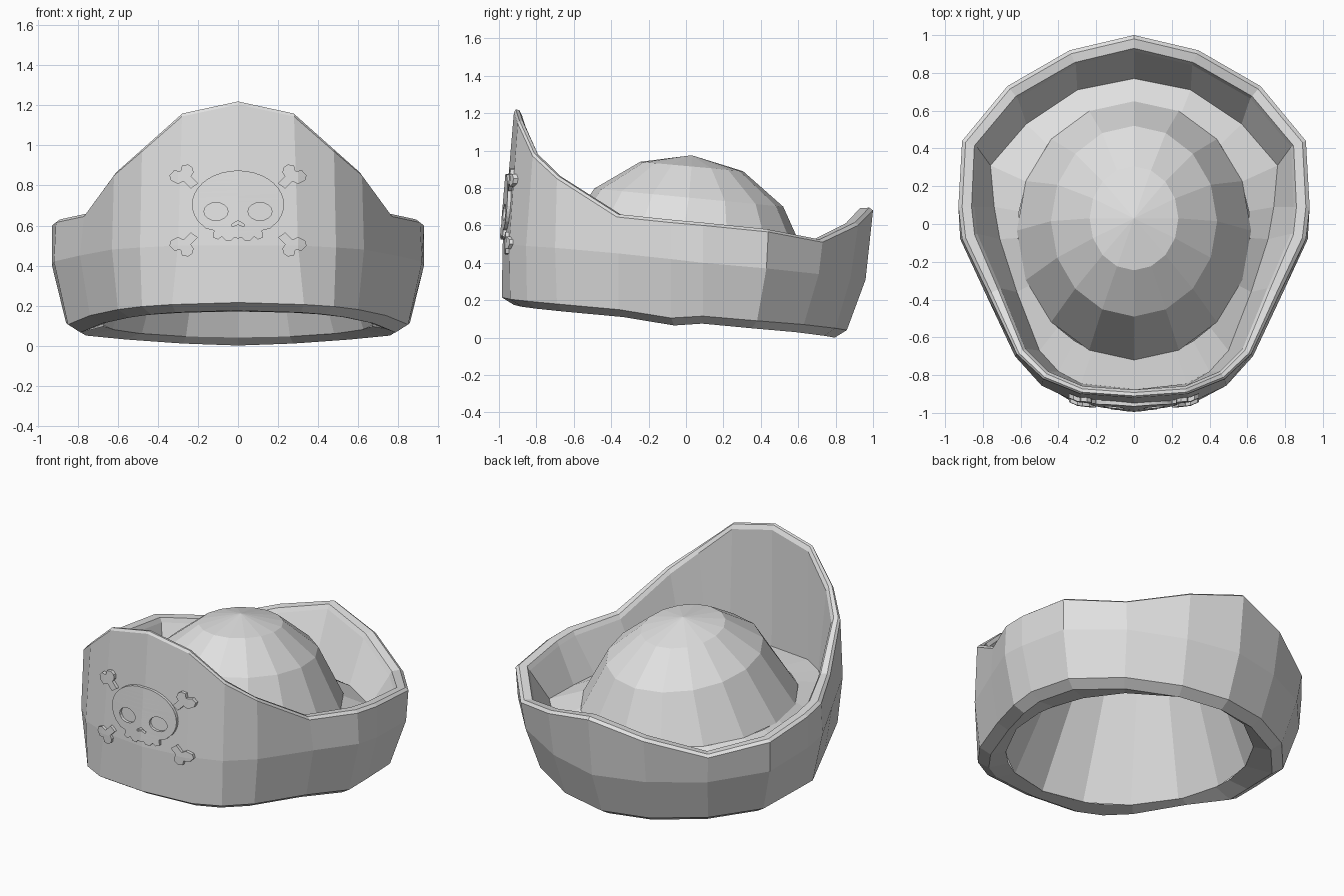
import bpy, bmesh, math
from mathutils import Vector

if "Cube" in bpy.data.objects:
    bpy.data.objects.remove(bpy.data.objects["Cube"])

grey = bpy.data.materials.new("plain_grey")
grey.diffuse_color = (0.75, 0.75, 0.75, 1)
grey.use_nodes = True
grey.node_tree.nodes["Principled BSDF"].inputs["Base Color"].default_value = grey.diffuse_color


def make_object(name, bm):
    me = bpy.data.meshes.new(name)
    bm.to_mesh(me)
    bm.free()
    me.materials.append(grey)
    ob = bpy.data.objects.new(name, me)
    bpy.context.collection.objects.link(ob)
    return ob


def skin(bm, rows):
    """Join closed rings of equal length, bottom to top, with quads."""
    rings = [[bm.verts.new(p) for p in r] for r in rows]
    for a, b in zip(rings, rings[1:]):
        n = len(a)
        for i in range(n):
            j = (i + 1) % n
            bm.faces.new((a[i], a[j], b[j], b[i]))
    return rings


def mirror_ring(half):
    return half + [(-x, y, z) for x, y, z in half[-2:0:-1]]


def inset(ring, d, dz, front=1.0):
    """Move a ring inwards in plan and shift its height; thinner at the front."""
    out, n = [], len(ring)
    for i, p in enumerate(ring):
        t = Vector(ring[(i + 1) % n]) - Vector(ring[i - 1])
        nrm = Vector((-t.y, t.x, 0)).normalized()
        k = min(1, max(0, (p[1] + .9) / .8))
        w = d * (front + (1 - front) * k)
        out.append((p[0] + nrm.x * w, p[1] + nrm.y * w, p[2] + dz))
    return out


def on_ellipse(ring, rx, ry, cy, zf, zb):
    """Project a ring onto an ellipse whose height slopes front to back."""
    out = []
    for x, y, z in ring:
        k = 1 / math.hypot(x / rx, (y - cy) / ry)
        yy = cy + (y - cy) * k
        out.append((x * k, yy, zf + (zb - zf) * (yy - cy + ry) / (2 * ry)))
    return out


# Brim: half profiles running from the front centre round to the back centre
bottom = mirror_ring([(0, -.985, .215), (.33, -.94, .205), (.48, -.85, .195),
                      (.60, -.69, .18), (.74, -.36, .15), (.85, -.08, .105),
                      (.86, .09, .115), (.82, .38, .09), (.60, .63, .07),
                      (.30, .80, .05), (0, .86, .04)])
middle = mirror_ring([(0, -.98, .50), (.30, -.945, .50), (.49, -.855, .49),
                      (.63, -.70, .48), (.79, -.36, .45), (.92, -.08, .42),
                      (.93, .09, .40), (.90, .43, .37), (.65, .71, .34),
                      (.33, .88, .32), (0, .96, .31)])
rim = mirror_ring([(0, -.92, 1.205), (.28, -.90, 1.145), (.48, -.82, .97),
                   (.62, -.69, .85), (.77, -.37, .645), (.91, -.08, .615),
                   (.93, .09, .60), (.91, .44, .565), (.67, .73, .51),
                   (.34, .92, .60), (0, 1.0, .68)])
floor = mirror_ring([(0, -.875, .44), (.28, -.845, .44), (.40, -.78, .43),
                     (.50, -.67, .42), (.62, -.36, .39), (.71, -.08, .37),
                     (.74, .09, .36), (.76, .31, .35), (.57, .53, .34),
                     (.30, .71, .33), (0, .77, .32)])
chamfer = inset(bottom, .065, -.04)
opening = on_ellipse(chamfer, .675, .79, -.04, .17, .04)
crown_foot = on_ellipse(floor, .615, .68, -.035, .45, .41)
bm = bmesh.new()
skin(bm, [opening, chamfer, bottom, middle, rim, inset(rim, .02, .015, .5),
          inset(rim, .07, .012, .4), inset(rim, .085, -.015, .5), floor, crown_foot])
make_object("brim", bm)


def dome_ring(rx, ry, cy, zf, zb):
    pts = []
    for i in range(16):
        a = math.tau * i / 16
        c = math.cos(a)
        pts.append((rx * math.sin(a), cy - ry * c, (zf + zb) / 2 + (zf - zb) / 2 * c))
    return pts


# Crown: sixteen-sided dome
shoulder = dome_ring(.44, .505, .015, .797, .70)
bm = bmesh.new()
rings = skin(bm, [dome_ring(.62, .685, -.035, .45, .41), shoulder,
                  dome_ring(.235, .275, .03, .94, .89)])
apex = bm.verts.new((0, .03, .975))
for i in range(16):
    bm.faces.new((rings[-1][i], rings[-1][(i + 1) % 16], apex))
make_object("crown", bm)

# Lining: straight inner wall from the opening up into the dome
bm = bmesh.new()
skin(bm, [shoulder, dome_ring(.68, .795, -.04, .17, .04)])
make_object("lining", bm)


# Emblem plates: flat outlines with holes, bent onto the front of the brim
def wall_y(x, z):
    up = max(0, z - .5) / .7
    x = abs(x)
    yc = -.98 + .06 * up
    ye = -.945 + .045 * up
    y = yc + (ye - yc) * x / .3
    return y + max(0, x - .3) * .35


def plate(name, outlines):
    cu = bpy.data.curves.new(name, 'CURVE')
    cu.dimensions = '2D'
    cu.fill_mode = 'BOTH'
    cu.extrude = .012
    for pts in outlines:
        sp = cu.splines.new('POLY')
        sp.points.add(len(pts) - 1)
        for p, (x, z) in zip(sp.points, pts):
            p.co = (x, z, 0, 1)
        sp.use_cyclic_u = True
    tmp = bpy.data.objects.new(name + "_outline", cu)
    bpy.context.collection.objects.link(tmp)
    dg = bpy.context.evaluated_depsgraph_get()
    me = bpy.data.meshes.new_from_object(tmp.evaluated_get(dg))
    bm = bmesh.new()
    bm.from_mesh(me)
    bpy.data.objects.remove(tmp)
    bmesh.ops.remove_doubles(bm, verts=bm.verts, dist=1e-5)
    for co, no in (((0, 0, 0), (1, 0, 0)), ((.3, 0, 0), (1, 0, 0)),
                   ((-.3, 0, 0), (1, 0, 0)), ((0, .5, 0), (0, 1, 0))):
        bmesh.ops.bisect_plane(bm, geom=bm.verts[:] + bm.edges[:] + bm.faces[:],
                               plane_co=co, plane_no=no)
    for v in bm.verts:
        x, z, d = v.co
        v.co = (x, wall_y(x, z) - .006 - d, z)
    bmesh.ops.recalc_face_normals(bm, faces=bm.faces)
    for f in bm.faces:
        f.material_index = 0
        f.smooth = False
    make_object(name, bm)


def oval(cx, cz, rx, rz, n):
    return [(cx + rx * math.cos(math.tau * i / n), cz + rz * math.sin(math.tau * i / n))
            for i in range(n)]


# Skull with eye and nose holes and a toothed jaw
half = [(.23 * math.sin(math.radians(a)), .705 + .17 * math.cos(math.radians(a)))
        for a in range(0, 121, 10)]
half += [(.16, .585), (.12, .575), (.125, .54), (.10, .53), (.08, .545),
         (.06, .525), (.035, .525), (.02, .54), (0, .535)]
skull = half + [(-x, z) for x, z in half[-2:0:-1]]
nose = [(0, .625), (.033, .605), (.028, .594), (0, .606), (-.028, .594), (-.033, .605)]
plate("skull_plate", [skull, oval(.11, .67, .06, .045, 16),
                      oval(-.11, .67, .06, .045, 16), nose])

# Four bone ends
bone = [(.20, .81), (.235, .845), (.222, .865), (.228, .89), (.25, .905), (.28, .90),
        (.287, .872), (.32, .875), (.343, .85), (.335, .825), (.30, .808), (.272, .822),
        (.235, .785)]
for side, sx in (("right", 1), ("left", -1)):
    for level, flip in (("upper", False), ("lower", True)):
        plate(f"bone_end_{level}_{side}",
              [[(sx * x, 1.35 - z if flip else z) for x, z in bone]])
